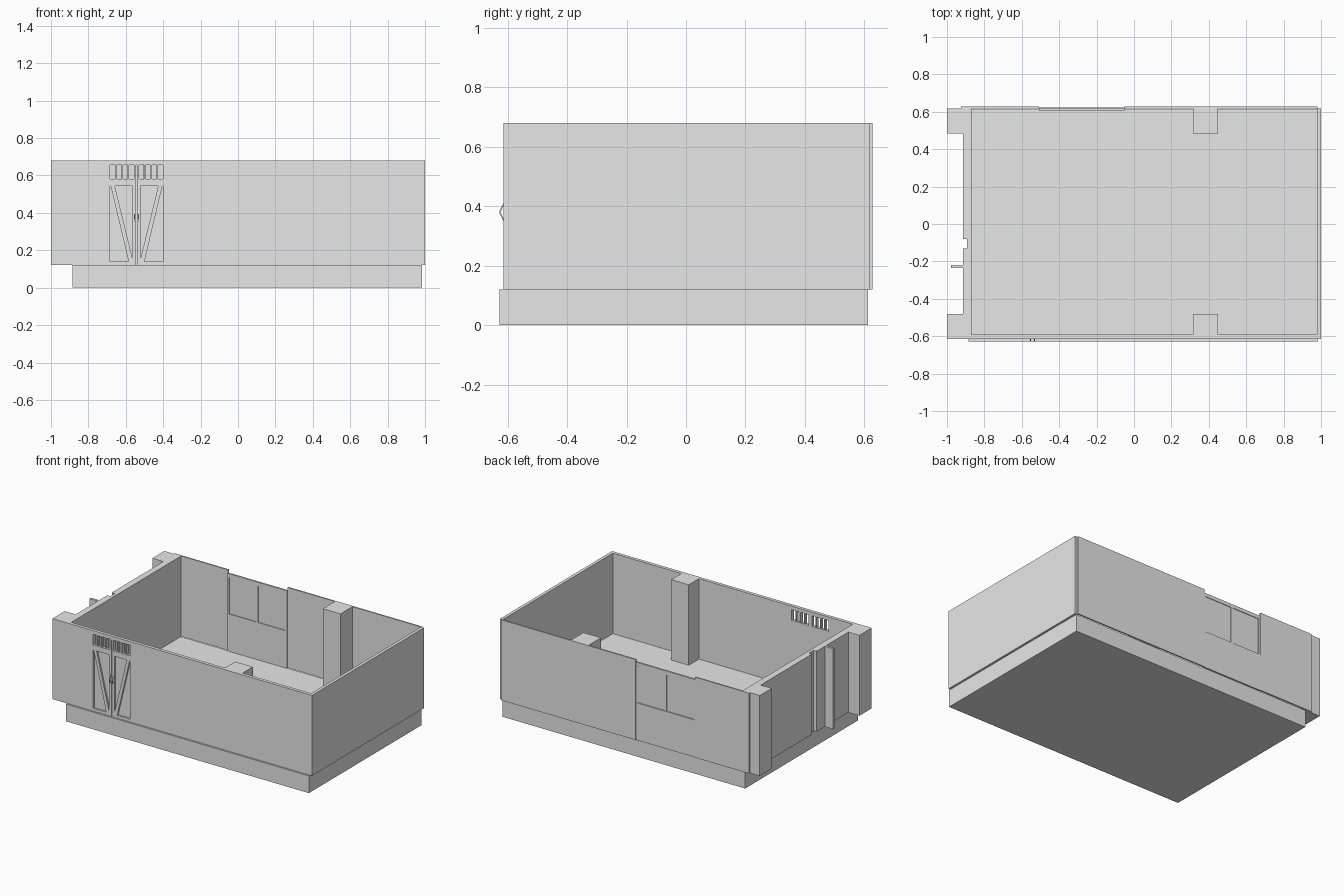
import bpy
import bmesh
from mathutils import Vector

cube = bpy.data.objects.get("Cube")
if cube:
    bpy.data.objects.remove(cube, do_unlink=True)

GREY = (0.8, 0.8, 0.8, 1.0)
grey = bpy.data.materials.new("plain_grey")
grey.use_nodes = True
grey.diffuse_color = GREY
grey.node_tree.nodes["Principled BSDF"].inputs["Base Color"].default_value = GREY

# Main levels and wall planes
FLOOR, TOP = 0.12, 0.68
FRONT, FRONT_IN = -0.615, -0.592
BACK, BACK_IN = 0.627, 0.617
PLACE = {"x": lambda a, b, h: (h, a, b),
         "y": lambda a, b, h: (a, h, b),
         "z": lambda a, b, h: (a, b, h)}


def prism(name, outline, low, high, axis="z"):
    """Extrude a flat outline along one axis."""
    bm = bmesh.new()
    face = bm.faces.new([bm.verts.new(PLACE[axis](a, b, low)) for a, b in outline])
    grown = bmesh.ops.extrude_face_region(bm, geom=[face])
    verts = [g for g in grown["geom"] if isinstance(g, bmesh.types.BMVert)]
    bmesh.ops.translate(bm, verts=verts, vec=Vector(PLACE[axis](0, 0, high - low)))
    bmesh.ops.recalc_face_normals(bm, faces=bm.faces)
    mesh = bpy.data.meshes.new(name)
    bm.to_mesh(mesh)
    bm.free()
    mesh.materials.append(grey)
    obj = bpy.data.objects.new(name, mesh)
    bpy.context.collection.objects.link(obj)
    return obj


def box(name, x0, x1, y0, y1, z0=FLOOR, z1=TOP):
    return prism(name, [(x0, y0), (x1, y0), (x1, y1), (x0, y1)], z0, z1)


# Foundation slab
box("foundation", -0.885, 0.985, -0.627, 0.613, 0, FLOOR)

# Side wall with corner piers, a narrow groove and a projecting fin
prism("pier_wall", [
    (-0.87, FRONT_IN), (-0.87, BACK_IN), (-1, BACK_IN), (-1, 0.485),
    (-0.915, 0.485), (-0.915, -0.08), (-0.892, -0.08), (-0.892, -0.13),
    (-0.915, -0.13), (-0.915, -0.22), (-0.978, -0.22), (-0.978, -0.236),
    (-0.915, -0.236), (-0.915, -0.48), (-1, -0.48), (-1, FRONT_IN)], FLOOR, TOP)

# Opposite side wall
box("plain_side_wall", 0.978, 1.0, FRONT, BACK_IN)

# Front wall either side of the double door
DOOR_L, DOOR_R, SEAM = -0.685, -0.40, -0.5425
box("front_wall_short", -1, DOOR_L, FRONT, FRONT_IN)
box("front_wall_long", DOOR_R, 0.978, FRONT, FRONT_IN)

# Double door: backing, rails, stiles, braces and vents
PANEL_LOW, PANEL_HIGH, VENT_LOW, VENT_HIGH = 0.14, 0.545, 0.58, 0.655
FACE = -0.603
box("door_backing", DOOR_L, DOOR_R, FACE, FRONT_IN, FLOOR, VENT_LOW)
box("door_header", DOOR_L, DOOR_R, FRONT, FRONT_IN, VENT_HIGH, TOP)
box("door_seam_backing", SEAM - 0.013, SEAM + 0.013, FACE, FRONT_IN, VENT_LOW, VENT_HIGH)

for side, outer, sign in (("right", DOOR_L, 1), ("left", DOOR_R, -1)):
    def span(a, b):
        return sorted((outer + sign * a, outer + sign * b))

    leaf = abs(SEAM - outer) - 0.002
    panel = 0.12
    box(side + "_door_bottom_rail", *span(0, leaf), FRONT, FACE, FLOOR, PANEL_LOW)
    box(side + "_door_top_rail", *span(0, leaf), FRONT, FACE, PANEL_HIGH, VENT_LOW)
    box(side + "_door_stile", *span(panel, leaf), FRONT, FACE, PANEL_LOW, PANEL_HIGH)
    brace = [(0.004, PANEL_HIGH), (0.026, PANEL_HIGH),
             (panel, PANEL_LOW + 0.02), (panel, PANEL_LOW), (0.1, PANEL_LOW)]
    prism(side + "_door_brace", [(outer + sign * a, z) for a, z in brace],
          FRONT, FACE, "y")
    # Four open vent slots divided by thin bars
    box(side + "_vent_stile", *span(0.13, leaf), FRONT, FACE, VENT_LOW, VENT_HIGH)
    for i in range(1, 4):
        middle = 0.13 * i / 4
        box(side + "_vent_bar", *span(middle - 0.004, middle + 0.004),
            FRONT, FRONT_IN, VENT_LOW, VENT_HIGH)
    # Bent door handle
    handle = [(FRONT, 0.41), (-0.627, 0.385), (-0.627, 0.375), (FRONT, 0.35),
              (FRONT, 0.358), (-0.622, 0.377), (-0.622, 0.383), (FRONT, 0.402)]
    grip = SEAM - sign * 0.01
    prism(side + "_door_handle", handle, grip - 0.003, grip + 0.003, "x")

# Back wall either side of the window bay
WIN_L, WIN_R = -0.508, -0.05
SILL, HEAD, BAY_TOP = 0.38, 0.635, 0.66
box("back_wall_short", -0.925, WIN_L, BACK_IN, BACK)
box("back_wall_long", WIN_R, 0.982, BACK_IN, BACK)

# Window bay, standing slightly inward of the wall
box("window_apron", WIN_L, WIN_R, 0.608, 0.624, FLOOR, SILL)
box("window_head", WIN_L, WIN_R, 0.608, 0.621, HEAD, BAY_TOP)
box("window_pane", WIN_L, WIN_R, 0.613, 0.617, SILL, HEAD)
middle = (WIN_L + WIN_R) / 2
for name, x in (("right", WIN_L + 0.007), ("middle", middle), ("left", WIN_R - 0.007)):
    box("window_post_" + name, x - 0.007, x + 0.007, 0.608, 0.622, SILL, HEAD)

# Interior columns against the front and back walls
box("front_column", 0.315, 0.45, FRONT_IN, -0.48)
box("back_column", 0.315, 0.45, 0.485, BACK_IN)
